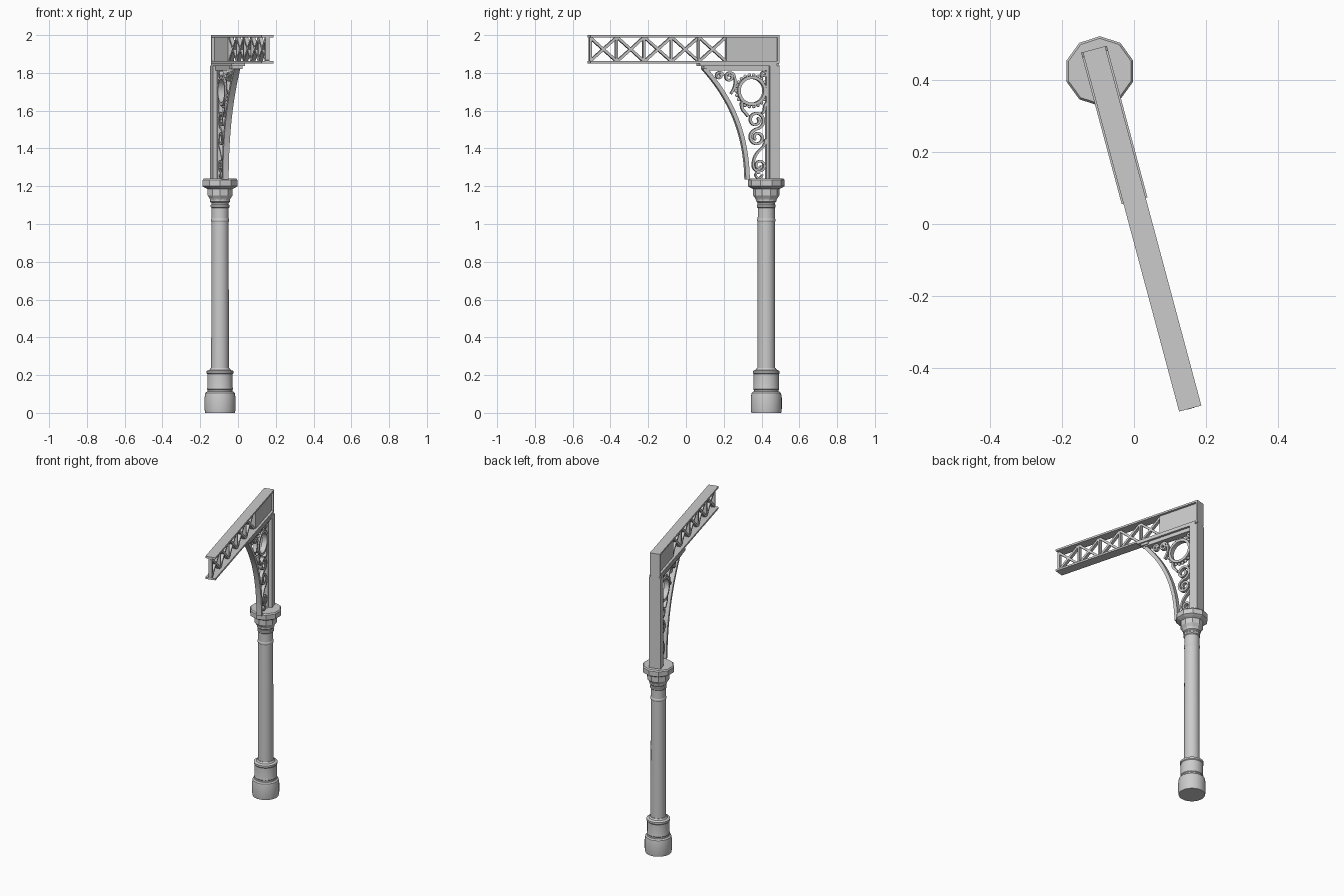
import bpy, bmesh, math
from mathutils import Matrix, Vector

if "Cube" in bpy.data.objects:
    bpy.data.objects.remove(bpy.data.objects["Cube"])

grey = bpy.data.materials.new("painted_grey_iron")
grey.use_nodes = True
colour = (0.6, 0.6, 0.6, 1)
grey.diffuse_color = colour
grey.node_tree.nodes["Principled BSDF"].inputs["Base Color"].default_value = colour

# The column stands upright; the arm frame has x along the arm, y across it
COLUMN = Matrix.Translation((-0.095, 0.425, 0))
ARM = COLUMN @ Matrix.Rotation(math.radians(-75), 4, 'Z')


def finish(name, bm, frame, smooth=False):
    bmesh.ops.recalc_face_normals(bm, faces=bm.faces)
    mesh = bpy.data.meshes.new(name)
    bm.to_mesh(mesh)
    bm.free()
    mesh.materials.append(grey)
    obj = bpy.data.objects.new(name, mesh)
    obj.matrix_world = frame
    bpy.context.collection.objects.link(obj)
    if smooth:
        bpy.ops.object.select_all(action='DESELECT')
        obj.select_set(True)
        bpy.context.view_layer.objects.active = obj
        bpy.ops.object.shade_smooth_by_angle(angle=math.radians(35))
    return obj


def lathe(name, profile, sides, smooth):
    """Closed turned shape from (radius, height) points."""
    bm = bmesh.new()
    rings = []
    for r, z in profile:
        angles = [math.pi / 2 + math.tau * i / sides for i in range(sides)]
        rings.append([bm.verts.new((r * math.cos(a), r * math.sin(a), z)) for a in angles])
    for a, b in zip(rings, rings[1:]):
        for i in range(sides):
            j = (i + 1) % sides
            bm.faces.new((a[i], a[j], b[j], b[i]))
    bm.faces.new(rings[0])
    bm.faces.new(rings[-1])
    return finish(name, bm, COLUMN, smooth)


def box(name, x0, x1, half, z0, z1):
    bm = bmesh.new()
    bmesh.ops.create_cube(bm, size=1)
    for v in bm.verts:
        v.co = ((x0 + x1) / 2 + v.co.x * (x1 - x0), v.co.y * 2 * half,
                (z0 + z1) / 2 + v.co.z * (z1 - z0))
    return finish(name, bm, ARM)


def strip(name, points, width, half, closed=False, smooth=True):
    """Flat bar of rectangular section along a path in the arm's x-z plane."""
    bm = bmesh.new()
    pts = [Vector(p) for p in points]
    n = len(pts)
    rings = []
    for i, p in enumerate(pts):
        before = pts[i - 1] if closed or i else p
        after = pts[(i + 1) % n] if closed or i < n - 1 else p
        t = (after - before).normalized() * width / 2
        rings.append([bm.verts.new((p.x - s * t.y, y, p.y + s * t.x))
                      for s, y in ((-1, -half), (1, -half), (1, half), (-1, half))])
    pairs = list(zip(rings, rings[1:]))
    if closed:
        pairs.append((rings[-1], rings[0]))
    else:
        bm.faces.new(rings[0])
        bm.faces.new(rings[-1])
    for a, b in pairs:
        for k in range(4):
            m = (k + 1) % 4
            bm.faces.new((a[k], a[m], b[m], b[k]))
    return finish(name, bm, ARM, smooth)


def spiral(cx, cz, radius, start, turns, steps=30, end=0.3):
    """Points winding inward from the outer radius; negative turns go clockwise."""
    out = []
    for i in range(steps + 1):
        f = i / steps
        r = radius * (1 - (1 - end) * f)
        a = math.radians(start) + math.tau * turns * f
        out.append((cx + r * math.cos(a), cz + r * math.sin(a)))
    return out


def bezier(a, b, c, d, steps=20):
    out = []
    for i in range(steps + 1):
        t = i / steps
        s = 1 - t
        out.append(tuple(s**3 * p + 3 * s * s * t * q + 3 * s * t * t * r + t**3 * w
                         for p, q, r, w in zip(a, b, c, d)))
    return out


# Column: round base and shaft, ten-sided capital
lathe("base_drum", [(0.079, 0), (0.082, 0.02), (0.082, 0.08), (0.078, 0.105), (0.07, 0.112)], 32, True)
lathe("base_collar", [(0.066, 0.11), (0.066, 0.122), (0.069, 0.126), (0.067, 0.135), (0.067, 0.205),
                      (0.071, 0.21), (0.071, 0.222), (0.056, 0.228), (0.05, 0.238)], 32, True)
lathe("shaft", [(0.047, 0.23), (0.045, 1.10)], 32, True)
lathe("shaft_ring", [(0.045, 1.01), (0.048, 1.015), (0.048, 1.025), (0.045, 1.03)], 32, True)
lathe("neck_mouldings", [(0.045, 1.085), (0.05, 1.09), (0.05, 1.10), (0.046, 1.104),
                         (0.046, 1.112), (0.053, 1.118), (0.053, 1.13)], 32, True)
lathe("capital", [(0.052, 1.12), (0.058, 1.135), (0.07, 1.152), (0.07, 1.185), (0.084, 1.192),
                  (0.097, 1.20), (0.097, 1.232), (0.091, 1.24)], 10, False)

# Bracket post with a chamfered head
post = box("bracket_post", -0.063, -0.01, 0.037, 1.235, 1.85)
bm = bmesh.new()
bm.from_mesh(post.data)
top = [e for e in bm.edges if all(v.co.z > 1.84 for v in e.verts) and abs(e.verts[0].co.y - e.verts[1].co.y) < 0.001]
bmesh.ops.bevel(bm, geom=top, offset=0.014, segments=1, affect='EDGES')
bm.to_mesh(post.data)
bm.free()

# Bracket edges: top plates and the curved rib
box("bracket_top_plate", -0.05, 0.373, 0.037, 1.836, 1.851)
box("bracket_under_plate", -0.012, 0.33, 0.022, 1.812, 1.837)
box("bracket_tip_block", 0.30, 0.35, 0.028, 1.82, 1.837)
strip("bracket_curved_rib", bezier((0.105, 1.235), (0.11, 1.48), (0.19, 1.66), (0.345, 1.828)), 0.022, 0.016)
box("bracket_inner_bar", -0.012, 0.002, 0.015, 1.235, 1.82)

# Beaded ring in the bracket
RX, RZ, RR = 0.081, 1.705, 0.071
strip("bracket_ring", spiral(RX, RZ, RR, 0, 39 / 40, 39, 1), 0.016, 0.016, closed=True)
bm = bmesh.new()
for i in range(22):
    a = math.tau * i / 22
    at = Vector((RX + 0.084 * math.cos(a), 0, RZ + 0.084 * math.sin(a)))
    bmesh.ops.create_icosphere(bm, subdivisions=2, radius=0.0095, matrix=Matrix.Translation(at))
finish("ring_beads", bm, ARM, True)

# Scrollwork
upper = spiral(0.058, 1.55, 0.048, -90, -1.4)[::-1]
strip("scroll_upper", upper + spiral(0.05, 1.458, 0.044, 90, -1.4)[1:], 0.014, 0.011)
strip("scroll_lower", bezier((0.006, 1.45), (0.0, 1.39), (0.07, 1.40), (0.073, 1.31))[:-1]
      + spiral(0.038, 1.31, 0.035, 0, -1.5), 0.012, 0.011)
strip("scroll_foot", spiral(0.045, 1.262, 0.022, 180, 0.9), 0.01, 0.011)
strip("scroll_ring_link", bezier((0.10, 1.57), (0.12, 1.60), (0.14, 1.60), (0.135, 1.645)), 0.014, 0.011)
strip("scroll_post_link", bezier((0.0, 1.64), (0.02, 1.62), (0.0, 1.60), (0.025, 1.585)), 0.012, 0.011)
strip("scroll_corner", bezier((0.195, 1.69), (0.165, 1.73), (0.17, 1.76), (0.175, 1.775))[:-1]
      + spiral(0.202, 1.778, 0.027, 180, -1.4), 0.012, 0.011)
strip("scroll_tip", spiral(0.258, 1.785, 0.022, 180, -1.3), 0.011, 0.011)
strip("scroll_back", spiral(0.012, 1.792, 0.018, -60, 1.2), 0.01, 0.011)

# Beam: flanges, solid web over the bracket, end plate
START, WEB, END = -0.063, 0.223, 0.971
LOW, HIGH = 1.862, 1.988
box("beam_bottom_flange", START, END, 0.032, 1.85, LOW)
box("beam_top_flange", START, END, 0.032, HIGH, 2.0)
box("beam_solid_web", START, WEB, 0.017, LOW, HIGH)
box("beam_back_plate", START, START + 0.01, 0.032, LOW, HIGH)

# Beam lattice: five crossed bays
bay = (END - WEB) / 5
for i in range(5):
    a, b = WEB + i * bay, WEB + (i + 1) * bay
    box("beam_upright", b - (0.013 if i == 4 else 0.006), b if i == 4 else b + 0.006, 0.012, LOW, HIGH)
    strip("beam_brace_rising", [(a, LOW), (b - 0.004, HIGH)], 0.014, 0.011, smooth=False)
    strip("beam_brace_falling", [(a, HIGH), (b - 0.004, LOW)], 0.014, 0.0105, smooth=False)
